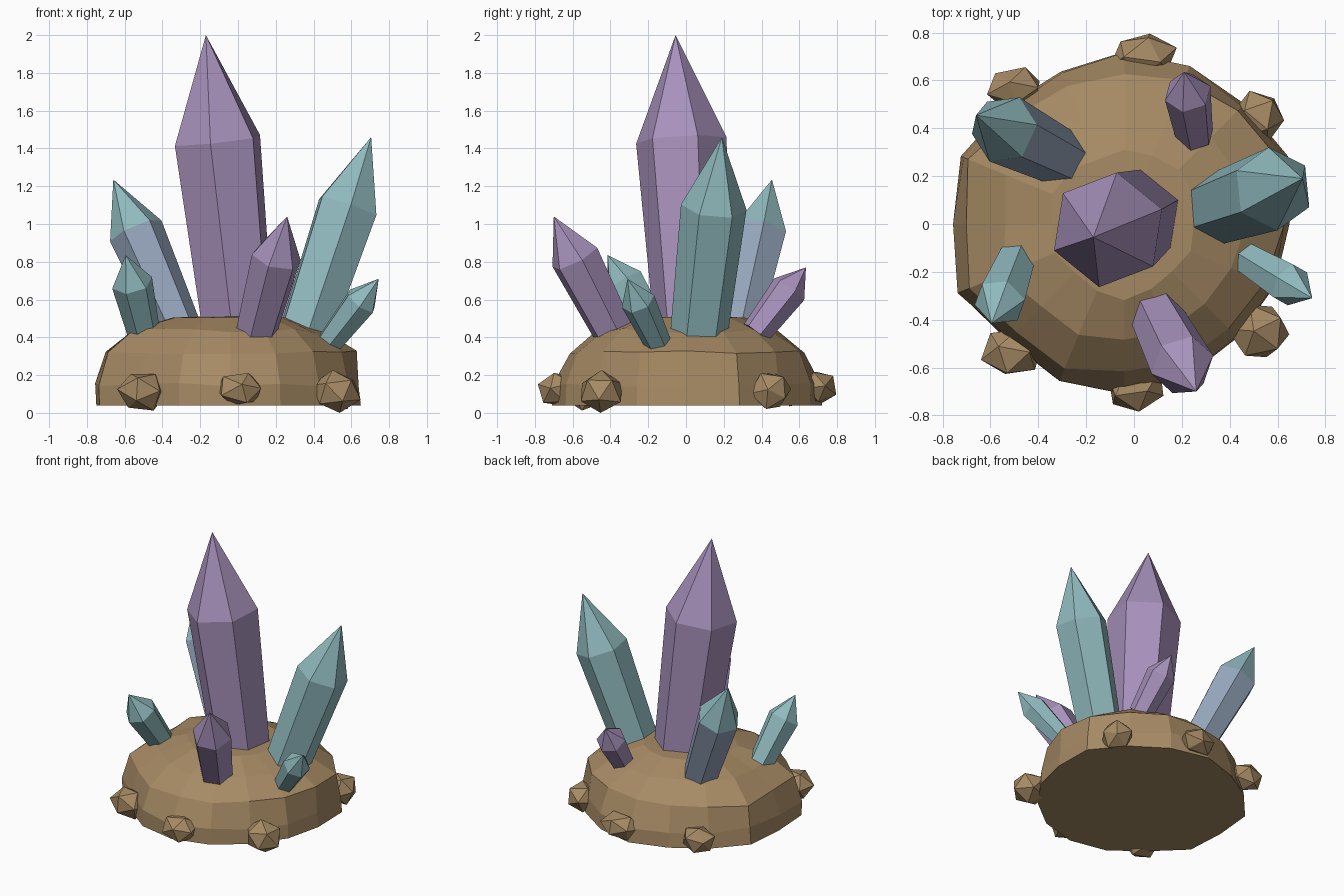
import bpy
import bmesh
import random
from math import cos, sin, pi, radians
from mathutils import Vector, Matrix, Euler

random.seed(4)
if "Cube" in bpy.data.objects:
    bpy.data.objects.remove(bpy.data.objects["Cube"])


def material(name, rgb):
    """Flat colour from 0-255 display values, converted to linear."""
    lin = [((c / 255 + 0.055) / 1.055) ** 2.4 for c in rgb] + [1]
    m = bpy.data.materials.new(name)
    m.use_nodes = True
    m.diffuse_color = lin
    bsdf = m.node_tree.nodes["Principled BSDF"]
    bsdf.inputs["Base Color"].default_value = lin
    bsdf.inputs["Roughness"].default_value = 0.8
    return m


stone = material("brown stone", (166, 138, 100))
purple = material("purple crystal", (168, 146, 188))
teal = material("teal crystal", (144, 186, 190))
slate = material("slate blue crystal", (150, 166, 188))


def finish(name, bm, *mats):
    bmesh.ops.recalc_face_normals(bm, faces=bm.faces)
    mesh = bpy.data.meshes.new(name)
    bm.to_mesh(mesh)
    bm.free()
    for m in mats:
        mesh.materials.append(m)
    obj = bpy.data.objects.new(name, mesh)
    bpy.context.collection.objects.link(obj)
    return obj


def bridge(bm, low, high):
    """Quads between two rings of equal length."""
    n = len(low)
    return [bm.faces.new((low[i], low[(i + 1) % n], high[(i + 1) % n], high[i]))
            for i in range(n)]


def fan(bm, ring, apex):
    n = len(ring)
    return [bm.faces.new((ring[i], ring[(i + 1) % n], apex)) for i in range(n)]


# Base mound: irregular outline, stacked rings, flat underside
def mound():
    outline = [.69, .74, .71, .71, .72, .69, .70, .74,
               .71, .75, .69, .71, .71, .69, .67, .68]
    # ring scale, extra scale towards the sides, height
    levels = [(1, 0, .04), (.985, .01, .15), (.87, .08, .32),
              (.69, .03, .435), (.44, 0, .505)]
    bm = bmesh.new()
    rings = []
    for k, (scale, side, z) in enumerate(levels):
        ring = []
        for i, r in enumerate(outline):
            a = 2 * pi * i / len(outline)
            wobble = random.uniform(-.015, .015) if k else 0
            rad = r * (scale + side * abs(cos(a))) + wobble
            dz = random.uniform(-.012, .012) if 0 < k < 4 else 0
            ring.append(bm.verts.new((rad * cos(a) - .04, rad * sin(a), z + dz)))
        rings.append(ring)
    for low, high in zip(rings, rings[1:]):
        bridge(bm, low, high)
    fan(bm, rings[-1], bm.verts.new((-.04, 0, .515)))
    bm.faces.new(rings[0][::-1])
    finish("stone_mound", bm, stone)


# Crystal: flaring six-sided shaft with a pointed cap
def crystal(name, foot, tip, r_foot, r_shoulder, phase, shaft, cap, frac=.64):
    foot, tip = Vector(foot), Vector(tip)
    axis = tip - foot
    turn = Vector((0, 0, 1)).rotation_difference(axis)
    bm = bmesh.new()
    rings = []
    for t, r in ((-.08, r_foot), (frac, r_shoulder)):
        centre = foot + axis * t
        angles = [radians(phase + 60 * i) for i in range(6)]
        rings.append([bm.verts.new(centre + turn @ Vector((r * cos(a), r * sin(a), 0)))
                      for a in angles])
    bridge(bm, *rings)
    bm.faces.new(rings[0][::-1])
    for f in fan(bm, rings[1], bm.verts.new(tip)):
        f.material_index = 1
    finish(name, bm, shaft, cap)


# Rock: jittered, squashed icosahedron half sunk in the rim
def rock(name, centre, size):
    bm = bmesh.new()
    bmesh.ops.create_icosphere(bm, subdivisions=1, radius=1)
    spin = Euler([random.uniform(0, pi) for _ in range(3)]).to_matrix()
    for v in bm.verts:
        p = spin @ v.co * random.uniform(.93, 1.08)
        v.co = Vector(centre) + Vector(a * b for a, b in zip(p, size))
    # keep every rock within the ground line
    for v in bm.verts:
        v.co.z = max(v.co.z, 0)
    finish(name, bm, stone)


mound()

crystal("main_crystal", (0, .03, .45), (-.17, -.055, 2), .195, .243, 21, purple, purple)
crystal("left_side_tall_crystal", (.36, .07, .43), (.705, .19, 1.46), .15, .175, 35, teal, teal)
crystal("back_right_crystal", (-.33, .29, .48), (-.66, .455, 1.235), .12, .148, 5, slate, teal)
crystal("front_right_crystal", (-.5, -.17, .43), (-.595, -.415, .835), .085, .11, 10, teal, teal)
crystal("front_crystal", (.1, -.39, .44), (.26, -.7, 1.04), .11, .135, 15, purple, purple)
crystal("left_side_small_crystal", (.49, -.155, .38), (.745, -.31, .71), .07, .092, 30, teal, teal)
crystal("back_crystal", (.25, .39, .45), (.21, .635, .77), .08, .1, 20, purple, purple)

rock("front_rock", (.01, -.68, .125), (.13, .11, .095))
rock("front_right_rock", (-.51, -.53, .115), (.13, .11, .11))
rock("front_left_rock", (.52, -.45, .108), (.13, .12, .115))
rock("back_left_rock", (.52, .45, .115), (.115, .11, .105))
rock("back_rock", (.04, .7, .135), (.14, .1, .09))
rock("back_right_rock", (-.5, .57, .125), (.125, .09, .1))
